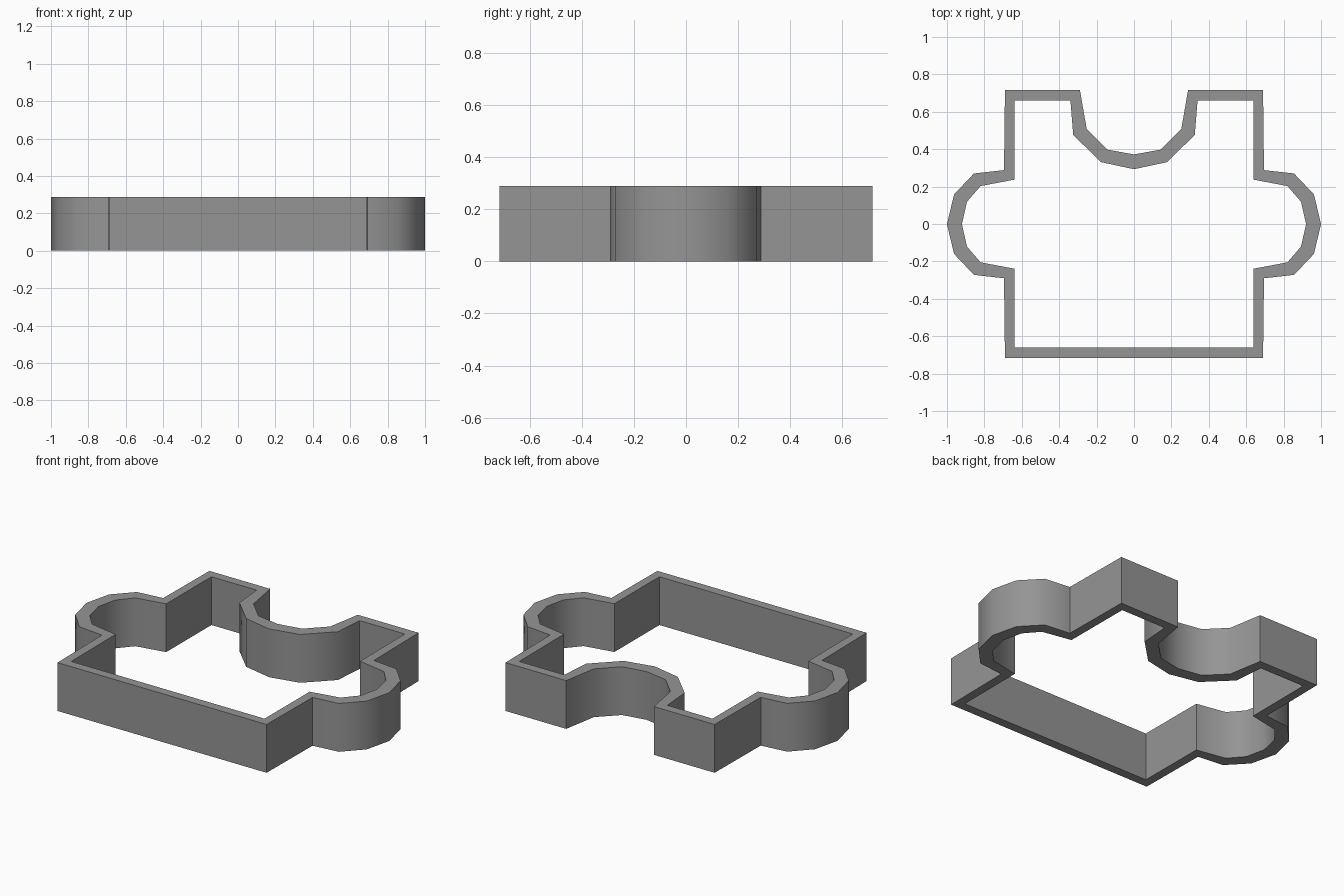
import bpy, bmesh, math

if "Cube" in bpy.data.objects:
    bpy.data.objects.remove(bpy.data.objects["Cube"])

HEIGHT = 0.288

# Right half of the outline, from notch bottom clockwise to the lower corner:
# (outer x, outer y, inner x, inner y)
HALF = [
    (0.000, 0.372, 0.000, 0.293),    # notch
    (0.144, 0.398, 0.178, 0.331),
    (0.253, 0.508, 0.325, 0.477),
    (0.289, 0.716, 0.340, 0.661),    # upper shoulder
    (0.690, 0.716, 0.638, 0.661),
    (0.695, 0.288, 0.640, 0.237),    # side tab
    (0.856, 0.270, 0.820, 0.203),
    (0.962, 0.158, 0.893, 0.119),
    (1.000, -0.001, 0.920, -0.001),
    (0.962, -0.160, 0.893, -0.121),
    (0.856, -0.272, 0.820, -0.205),
    (0.695, -0.290, 0.640, -0.239),
    (0.690, -0.716, 0.638, -0.661),  # lower corner
]
# mirror to a closed loop
loop = HALF + [(-a, b, -c, d) for a, b, c, d in reversed(HALF[1:])]

# Thin wall: four rings of vertices joined into quads
bm = bmesh.new()
rings = [[bm.verts.new((p[k], p[k + 1], z)) for p in loop]
         for k, z in ((0, 0), (0, HEIGHT), (2, HEIGHT), (2, 0))]
n = len(loop)
for r in range(4):
    a, b = rings[r], rings[(r + 1) % 4]
    for i in range(n):
        j = (i + 1) % n
        bm.faces.new((a[i], a[j], b[j], b[i]))
bmesh.ops.recalc_face_normals(bm, faces=bm.faces)
mesh = bpy.data.meshes.new("puzzle_outline_wall")
bm.to_mesh(mesh)
bm.free()

mat = bpy.data.materials.new("mid grey")
mat.diffuse_color = (0.30, 0.30, 0.30, 1)
mat.use_nodes = True
mat.node_tree.nodes["Principled BSDF"].inputs["Base Color"].default_value = mat.diffuse_color
mesh.materials.append(mat)

wall = bpy.data.objects.new("puzzle_outline_wall", mesh)
bpy.context.collection.objects.link(wall)
bpy.context.view_layer.objects.active = wall
wall.select_set(True)
# smooth curved walls, sharp corners
bpy.ops.object.shade_smooth_by_angle(angle=math.radians(45))
